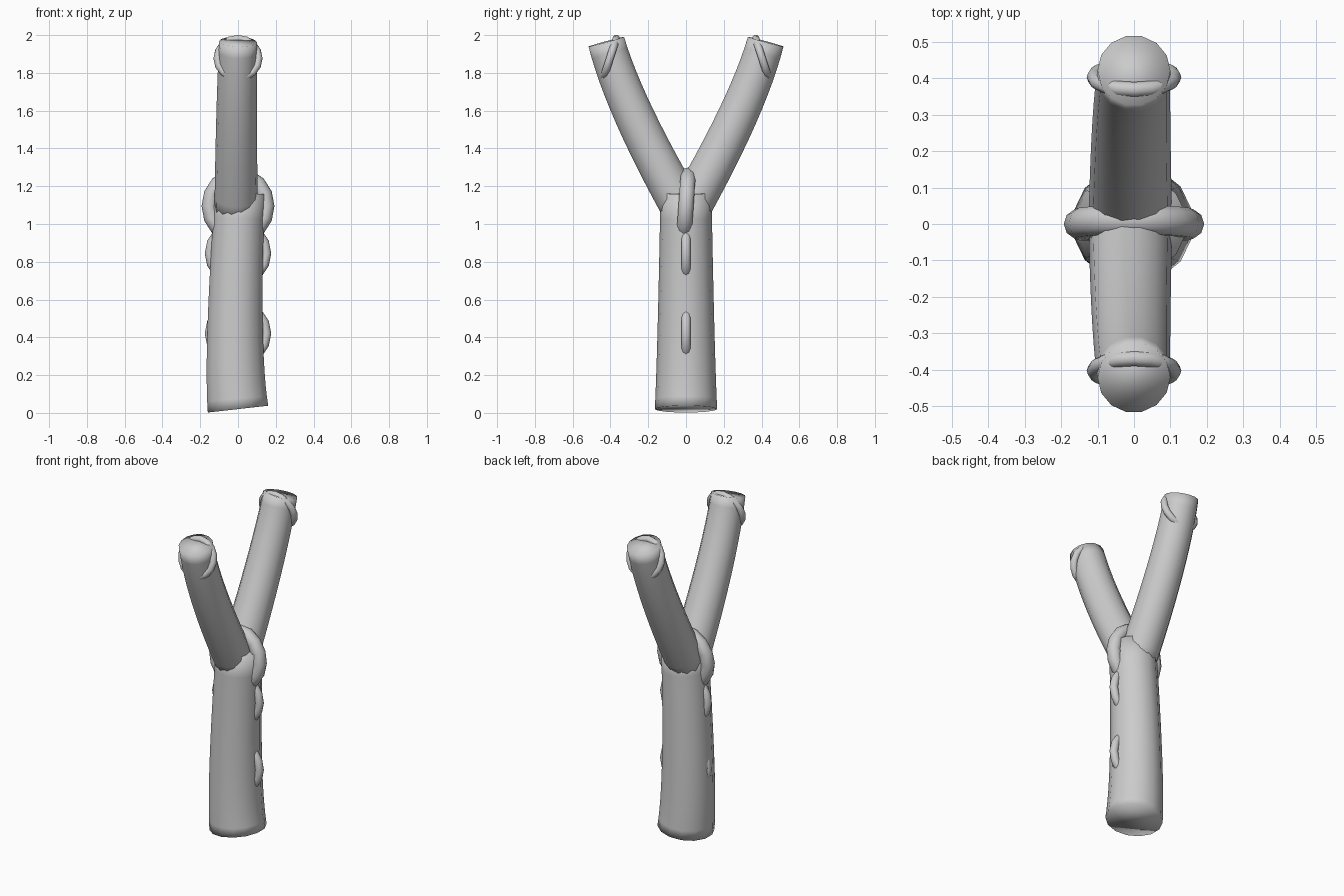
import bpy, bmesh, math
from mathutils import Vector, Matrix

cube = bpy.data.objects.get("Cube")
if cube:
    bpy.data.objects.remove(cube, do_unlink=True)

grey = bpy.data.materials.new("plain_grey")
grey.use_nodes = True
COLOUR = (0.6, 0.6, 0.6, 1)
grey.diffuse_color = COLOUR
grey.node_tree.nodes["Principled BSDF"].inputs["Base Color"].default_value = COLOUR


def finish(name, bm):
    bmesh.ops.recalc_face_normals(bm, faces=bm.faces)
    mesh = bpy.data.meshes.new(name)
    bm.to_mesh(mesh)
    bm.free()
    mesh.materials.append(grey)
    mesh.polygons.foreach_set("use_smooth", [True] * len(mesh.polygons))
    obj = bpy.data.objects.new(name, mesh)
    bpy.context.collection.objects.link(obj)
    return obj


def bridge(bm, a, b):
    for i in range(len(a)):
        j = (i + 1) % len(a)
        bm.faces.new((a[i], a[j], b[j], b[i]))


def tapered_tube(name, points, r0, r1, side, steps=12, sides=14):
    """Capped round tube swept along a quadratic curve."""
    p0, p1, p2 = map(Vector, points)
    bm = bmesh.new()
    rings = []
    for k in range(steps + 1):
        t = k / steps
        centre = p0.lerp(p1, t).lerp(p1.lerp(p2, t), t)
        tangent = (p1 - p0).lerp(p2 - p1, t).normalized()
        u = Vector(side)
        u = (u - tangent * u.dot(tangent)).normalized()
        v = tangent.cross(u)
        r = r0 + (r1 - r0) * t
        angles = [2 * math.pi * i / sides for i in range(sides)]
        rings.append([bm.verts.new(centre + r * (u * math.cos(a) + v * math.sin(a)))
                      for a in angles])
    for a, b in zip(rings, rings[1:]):
        bridge(bm, a, b)
    bm.faces.new(rings[0])
    bm.faces.new(rings[-1])
    return finish(name, bm)


def upright_ring(name, centre, outer_x, outer_z, thick, lean=0, major=16, minor=10):
    """Ring standing in the xz plane, leaned about the x axis."""
    bm = bmesh.new()
    rings = []
    for i in range(major):
        a = 2 * math.pi * i / major
        ring = []
        for j in range(minor):
            b = 2 * math.pi * j / minor
            inset = thick * (1 - math.cos(b))
            ring.append(bm.verts.new(((outer_x - inset) * math.cos(a),
                                      thick * math.sin(b),
                                      (outer_z - inset) * math.sin(a))))
        rings.append(ring)
    for i in range(major):
        bridge(bm, rings[i], rings[(i + 1) % major])
    obj = finish(name, bm)
    obj.data.transform(Matrix.Translation(centre) @ Matrix.Rotation(lean, 4, "X"))
    return obj


# Handle, slightly bent
tapered_tube("handle", [(0, 0, 0.02), (-0.035, 0, 0.33), (0.01, 0, 1.165)],
             0.165, 0.135, (0, 1, 0))

# Forked branches, each with a ring near its tip
for label, s in (("front", -1), ("back", 1)):
    tapered_tube(label + "_branch",
                 [(-0.01, 0, 1.05), (-0.01, s * 0.328, 1.62), (0, s * 0.422, 1.965)],
                 0.115, 0.1, (1, 0, 0))
    upright_ring(label + "_tip_ring", (0, s * 0.403, 1.877), 0.13, 0.13, 0.021,
                 s * math.radians(18))

# Rings sunk into the handle and the fork
upright_ring("fork_ring", (0, 0, 1.095), 0.193, 0.205, 0.042, math.radians(-4))
for name, z in (("upper_handle_ring", 0.845), ("lower_handle_ring", 0.42)):
    upright_ring(name, (0, 0, z), 0.176, 0.176, 0.025)
